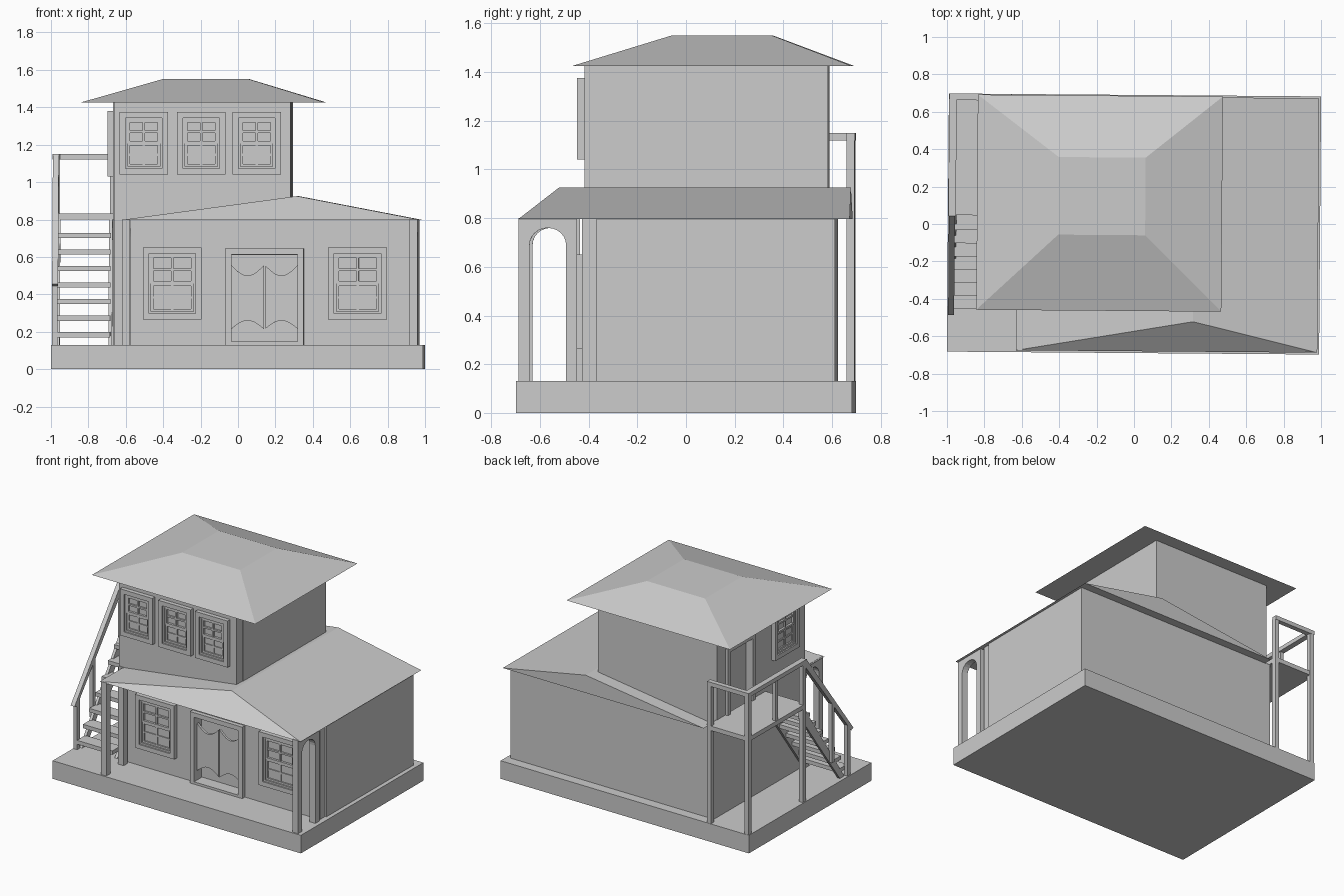
import bpy, bmesh, math
from mathutils import Matrix, Vector

if "Cube" in bpy.data.objects:
    bpy.data.objects.remove(bpy.data.objects["Cube"])


def add(name, bm):
    bmesh.ops.recalc_face_normals(bm, faces=bm.faces)
    me = bpy.data.meshes.new(name)
    bm.to_mesh(me)
    bm.free()
    ob = bpy.data.objects.new(name, me)
    bpy.context.collection.objects.link(ob)
    return ob


def boxes(name, items, mat=Matrix()):
    """One object from boxes given as (x0, x1, y0, y1, z0, z1)."""
    bm = bmesh.new()
    for x0, x1, y0, y1, z0, z1 in items:
        m = Matrix.Translation(((x0 + x1) / 2, (y0 + y1) / 2, (z0 + z1) / 2))
        bmesh.ops.create_cube(bm, size=1, matrix=mat @ m @ Matrix.Diagonal((x1 - x0, y1 - y0, z1 - z0, 1)))
    return add(name, bm)


def prism(name, pts, a, b, axis):
    """Extrude a profile from a to b; axis 'x' takes (y, z), axis 'y' takes (x, z)."""
    bm = bmesh.new()
    put = (lambda p, t: (t, p[0], p[1])) if axis == 'x' else (lambda p, t: (p[0], t, p[1]))
    lo = [bm.verts.new(put(p, a)) for p in pts]
    hi = [bm.verts.new(put(p, b)) for p in pts]
    bm.faces.new(lo)
    bm.faces.new(hi[::-1])
    n = len(pts)
    for i in range(n):
        bm.faces.new((lo[i], hi[i], hi[(i + 1) % n], lo[(i + 1) % n]))
    return add(name, bm)


def hull(name, pts):
    bm = bmesh.new()
    for p in pts:
        bm.verts.new(p)
    bmesh.ops.convex_hull(bm, input=bm.verts)
    bmesh.ops.dissolve_limit(bm, angle_limit=0.01, verts=bm.verts, edges=bm.edges)
    return add(name, bm)


def ring(u, z0, z1, t, y0, y1):
    """Four boxes forming a rectangular frame of half width u."""
    return [(-u, -u + t, y0, y1, z0, z1), (u - t, u, y0, y1, z0, z1),
            (-u + t, u - t, y0, y1, z0, z0 + t), (-u + t, u - t, y0, y1, z1 - t, z1)]


def window(name, u, z0, z1, mat):
    """Sash window facing local -y, wall plane at y = 0."""
    t = 0.032
    parts = ring(u, z0, z1, t, -0.03, 0.01)
    parts += ring(u - t, z0 + t, z1 - t, 0.012, -0.02, 0.01)
    ui, a, b = u - t - 0.012, z0 + t + 0.012, z1 - t - 0.012
    mid = (a + b) / 2
    for lo, hi, d in ((a, mid, 0.01), (mid, b, 0.016)):
        parts += ring(ui, lo, hi, 0.013, -d, 0.01)
        parts += [(-0.006, 0.006, -d + 0.003, 0.01, lo, hi),
                  (-ui, ui, -d + 0.003, 0.01, (lo + hi) / 2 - 0.006, (lo + hi) / 2 + 0.006)]
    return boxes(name, parts, mat)


# base and ground floor walls
boxes("base", [(-0.995, 0.995, -0.69, 0.69, 0, 0.13)])
boxes("ground_floor", [(-0.665, 0.965, -0.36, 0.62, 0.13, 0.80)])
boxes("ground_facade", [(-0.66, -0.035, -0.42, -0.36, 0.13, 0.80),
                        (0.325, 0.955, -0.42, -0.36, 0.13, 0.80),
                        (-0.035, 0.325, -0.42, -0.36, 0.61, 0.80)])

# upper floor, leaving a doorway recess in the left wall
boxes("upper_floor", [(-0.63, 0.29, -0.35, 0.585, 0.80, 1.43),
                      (-0.66, 0.285, -0.415, -0.35, 0.80, 1.43)])
boxes("upper_side_wall", [(-0.665, -0.63, -0.35, 0.21, 0.80, 1.43),
                          (-0.665, -0.63, 0.46, 0.585, 0.80, 1.43),
                          (-0.665, -0.63, 0.21, 0.46, 1.28, 1.43)])
boxes("upper_door", [(-0.685, -0.66, 0.18, 0.21, 0.82, 1.31),
                     (-0.685, -0.66, 0.46, 0.49, 0.82, 1.31),
                     (-0.685, -0.66, 0.21, 0.46, 1.28, 1.31)])

# roofs
hull("upper_roof", [(x, y, 1.425) for x in (-0.84, 0.47) for y in (-0.465, 0.685)]
     + [(x, y, 1.55) for x in (-0.405, 0.06) for y in (-0.06, 0.355)])
hull("lower_roof", [(x, y, 0.797) for x in (-0.625, 0.985) for y in (-0.68, 0.68)]
     + [(0.32, -0.52, 0.925), (0.32, 0.68, 0.925)])

# porch side arches
arch = [(-0.68, 0.13), (-0.635, 0.13)]
arch += [(-0.56 - 0.075 * math.cos(math.pi * i / 12), 0.69 + 0.07 * math.sin(math.pi * i / 12)) for i in range(13)]
arch += [(-0.485, 0.13), (-0.44, 0.13), (-0.44, 0.80), (-0.68, 0.80)]
prism("porch_arch_left", arch, -0.615, -0.572, 'x')
prism("porch_arch_right", arch, 0.92, 0.965, 'x')

# windows
for i, cx in enumerate((-0.50, -0.193, 0.103)):
    window(f"upper_window_{i + 1}", 0.13, 1.04, 1.375, Matrix.Translation((cx, -0.415, 0)))
for side, cx in (("left", -0.348), ("right", 0.643)):
    window(f"lower_window_{side}", 0.157, 0.265, 0.65, Matrix.Translation((cx, -0.42, 0)))
window("side_window", 0.14, 1.03, 1.38,
       Matrix.Translation((-0.665, -0.17, 0)) @ Matrix.Rotation(-math.pi / 2, 4, 'Z'))

# entrance frame and swing doors
boxes("door_frame", ring(0.21, 0.13, 0.645, 0.033, -0.03, 0.01)[:2]
      + [(-0.177, 0.177, -0.03, 0.01, 0.612, 0.645), (-0.177, 0.177, -0.03, 0.06, 0.13, 0.147)],
      Matrix.Translation((0.145, -0.42, 0)))
for side, x0, x1 in (("left", -0.032, 0.141), ("right", 0.149, 0.322)):
    n = 10
    us = [i / n for i in range(n + 1)]
    bottom = [(x0 + (x1 - x0) * u, 0.215 + 0.045 * math.sin(math.pi * u)) for u in us]
    top = [(x0 + (x1 - x0) * u, 0.555 - 0.055 * math.sin(math.pi * u)) for u in reversed(us)]
    prism(f"swing_door_{side}", bottom + top, -0.415, -0.398, 'y')

# stair treads, stringer and sloped handrail
for i in range(7):
    z, y = 0.17 + 0.0885 * i, -0.46 + 0.07 * i
    boxes(f"tread_{i + 1}", [(-0.965, -0.68, y, y + 0.095, z, z + 0.028)])
for side, x in (("outer", -0.97), ("inner", -0.69)):
    prism(f"stringer_{side}", [(-0.42, 0.13), (-0.37, 0.13), (0.07, 0.73), (0.07, 0.80), (0.04, 0.80)],
          x, x + 0.02, 'x')
prism("stair_handrail", [(-0.495, 0.455), (-0.47, 0.445), (0.06, 1.115), (0.06, 1.15), (0.035, 1.15)],
      -0.99, -0.958, 'x')
boxes("stair_posts", [(-0.99, -0.962, -0.46, -0.43, 0.13, 0.50),
                      (-0.99, -0.962, -0.28, -0.255, 0.29, 0.72)])

# landing with posts and railing
boxes("landing", [(-0.99, -0.66, 0.04, 0.685, 0.80, 0.832)])
boxes("landing_posts", [(x, x + 0.033, y, y + 0.033, 0.13, 1.13)
                        for x, y in ((-0.99, 0.04), (-0.99, 0.655), (-0.69, 0.655))])
boxes("landing_rail", [(-0.993, -0.953, 0.035, 0.69, 1.12, 1.15),
                       (-0.953, -0.66, 0.655, 0.69, 1.12, 1.15),
                       (-0.985, -0.96, 0.35, 0.375, 0.832, 1.12)])

# the whole building is turned very slightly
turn = Matrix.Rotation(math.radians(-0.45), 4, 'Z')
for ob in bpy.context.collection.objects:
    ob.data.transform(turn)
